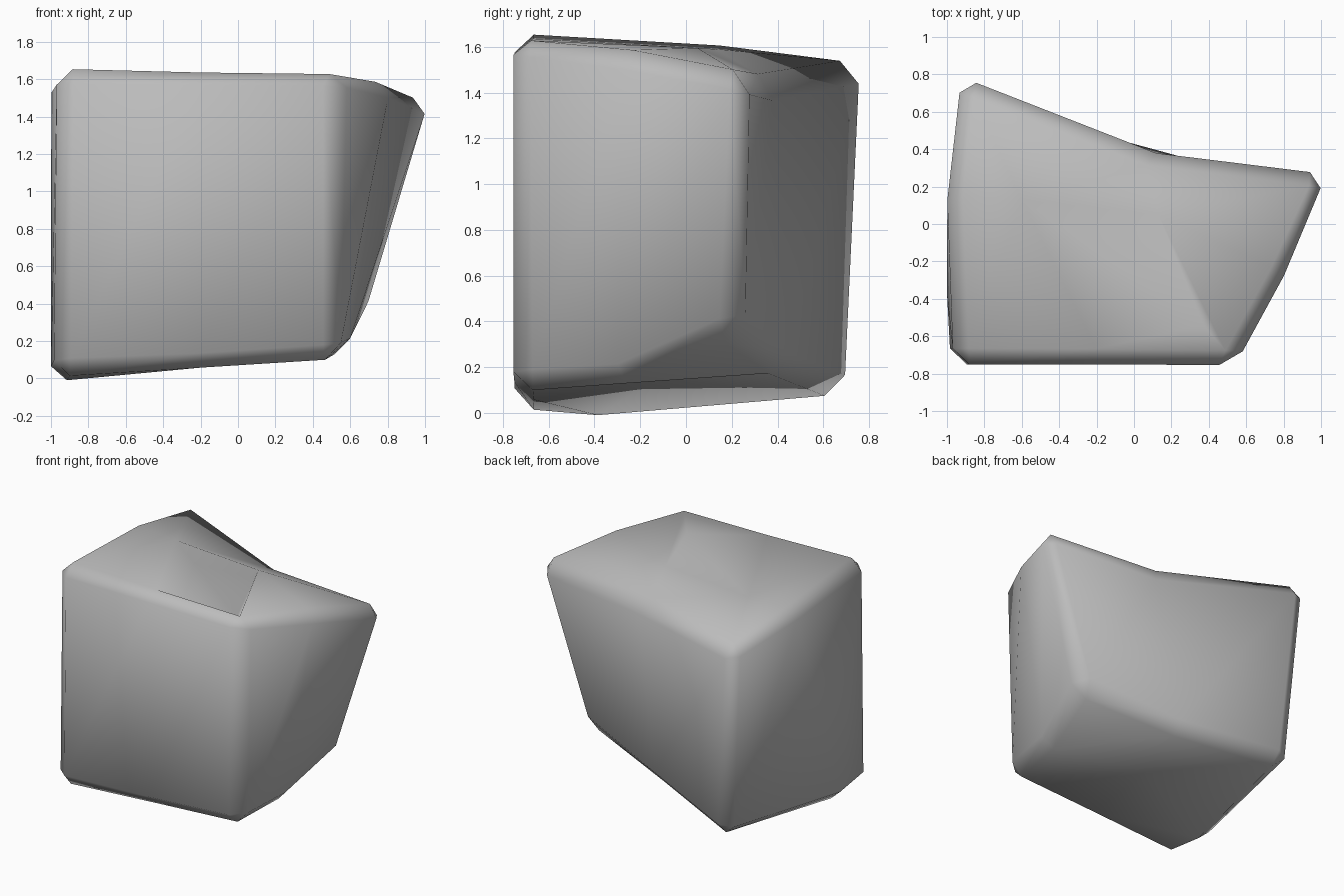
import bpy
import bmesh

if "Cube" in bpy.data.objects:
    bpy.data.objects.remove(bpy.data.objects["Cube"], do_unlink=True)

# Stone colour
stone = bpy.data.materials.new("stone_grey")
stone.use_nodes = True
grey = (0.5, 0.5, 0.5, 1)
stone.diffuse_color = grey
stone.node_tree.nodes["Principled BSDF"].inputs["Base Color"].default_value = grey

# Control rows run front to back, each from -x to +x
top = [(-.965, -.75, 1.66), (-.2, -.75, 1.655), (.54, -.755, 1.65),
       (-1.0, .15, 1.61), (.13, .05, 1.595), (.81, -.27, 1.585),
       (-.93, .79, 1.53), (.13, .38, 1.45), (1.06, .27, 1.48)]
bottom = [(-.98, -.75, .02), (-.2, -.75, .05), (.54, -.755, .10),
          (-1.0, -.39, -.02), (-.2, -.12, .15), (.60, -.28, .13),
          (-.82, .72, .07), (-.05, .44, .18), (.68, .23, .36)]

bm = bmesh.new()
t = [bm.verts.new(p) for p in top]
b = [bm.verts.new(p) for p in bottom]

# Top: a ridge across the middle and a shallow dip by the front corner
ridge = bm.verts.new((-.6, .13, 1.59))
dip = bm.verts.new((.37, -.54, 1.54))
t += [ridge, dip]
for tri in ((0, 1, 9), (1, 10, 9), (9, 10, 4), (1, 2, 10), (2, 4, 10), (2, 5, 4),
            (5, 8, 4), (4, 8, 7), (4, 7, 9), (9, 7, 6), (9, 6, 3), (9, 3, 0)):
    bm.faces.new([t[k] for k in tri])

# Underside patches
for i in (0, 1, 3, 4):
    bm.faces.new([b[k] for k in (i + 3, i + 4, i + 1, i)])

# Side walls
ring = [0, 1, 2, 5, 8, 7, 6, 3]
pairs = list(zip(ring, ring[1:] + ring[:1]))
for i, j in pairs:
    bm.faces.new((b[i], b[j], t[j], t[i]))
bmesh.ops.recalc_face_normals(bm, faces=bm.faces)

# Chamfer the rims and the four upright edges
rims = [bm.edges.get((layer[i], layer[j])) for layer in (t, b) for i, j in pairs]
uprights = [bm.edges.get((t[i], b[i])) for i in (0, 2, 6, 8)]
bmesh.ops.bevel(bm, geom=rims + uprights, offset=.085, segments=1,
                profile=.5, affect='EDGES', clamp_overlap=True)
for f in bm.faces:
    f.smooth = True

mesh = bpy.data.meshes.new("rock")
bm.to_mesh(mesh)
bm.free()
mesh.materials.append(stone)
rock = bpy.data.objects.new("rock", mesh)
bpy.context.collection.objects.link(rock)
